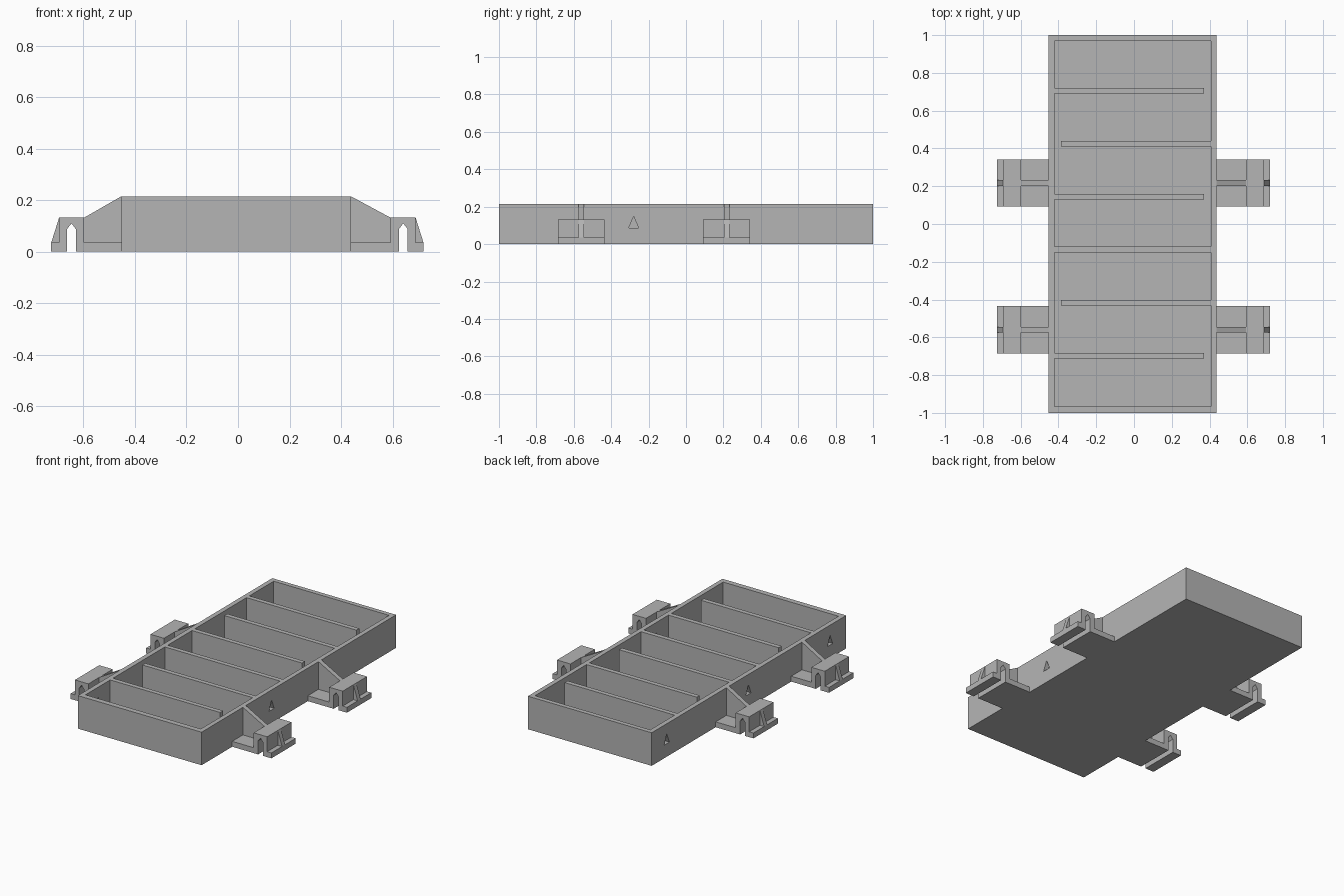
import bpy
import bmesh

cube = bpy.data.objects.get("Cube")
if cube:
    bpy.data.objects.remove(cube, do_unlink=True)

GREY = (0.46, 0.46, 0.46, 1)
mat = bpy.data.materials.new("plain grey")
mat.use_nodes = True
mat.diffuse_color = GREY
mat.node_tree.nodes["Principled BSDF"].inputs["Base Color"].default_value = GREY


def prism(name, base, offset):
    """Extrude a closed loop of 3D points along an offset."""
    bm = bmesh.new()
    face = bm.faces.new([bm.verts.new(p) for p in base])
    new = bmesh.ops.extrude_face_region(bm, geom=[face], use_keep_orig=True)["geom"]
    bmesh.ops.translate(bm, vec=offset,
                        verts=[v for v in new if isinstance(v, bmesh.types.BMVert)])
    bmesh.ops.recalc_face_normals(bm, faces=bm.faces)
    mesh = bpy.data.meshes.new(name)
    bm.to_mesh(mesh)
    bm.free()
    mesh.materials.append(mat)
    obj = bpy.data.objects.new(name, mesh)
    bpy.context.scene.collection.objects.link(obj)
    return obj


def box(name, x0, x1, y0, y1, z0, z1):
    base = [(x0, y0, z0), (x1, y0, z0), (x1, y1, z0), (x0, y1, z0)]
    return prism(name, base, (0, 0, z1 - z0))


def cut(target, cutter):
    """Subtract the cutter for good and remove it."""
    mod = target.modifiers.new("cut", 'BOOLEAN')
    mod.operation = 'DIFFERENCE'
    mod.solver = 'EXACT'
    mod.object = cutter
    bpy.context.view_layer.objects.active = target
    bpy.ops.object.modifier_apply(modifier=mod.name)
    bpy.data.objects.remove(cutter, do_unlink=True)


# Tray shell with two separate compartments
LEFT, RIGHT = -0.453, 0.438        # outer wall faces
IN_L, IN_R = -0.422, 0.408         # inner wall faces
TOP, FLOOR, WALL = 0.215, 0.032, 0.03
tray = box("tray", LEFT, RIGHT, -1, 1, 0, TOP)
for y0, y1 in [(-0.12, 0.97), (-0.965, -0.15)]:
    cut(tray, box("compartment_cutter", IN_L, IN_R, y0, y1, FLOOR, TOP + 0.1))

# Triangular openings through the side walls
for x, y in [(IN_R, -0.28), (LEFT, 0.845), (LEFT, 0.005), (LEFT, -0.835)]:
    tri = [(x - 0.02, y - 0.027, 0.085), (x - 0.02, y + 0.027, 0.085),
           (x - 0.02, y, 0.148)]
    cut(tray, prism("opening_cutter", tri, (0.07, 0, 0)))

# Baffles, alternately open at either end
for i, (y, open_right) in enumerate([(0.69, True), (0.41, False), (0.13, True),
                                     (-0.432, False), (-0.712, True)]):
    x0, x1 = (IN_L, 0.37) if open_right else (-0.386, IN_R)
    box(f"baffle_{i + 1}", x0, x1, y, y + WALL, FLOOR, TOP)

# Clip feet with a pointed slot and stiffening ribs
PLATE, BLOCK = 0.035, 0.132        # heights
B_IN, B_OUT, TIP = 0.595, 0.692, 0.7225
SLOT_IN, SLOT_OUT = 0.627, 0.661


def foot(name, side, wall, y):
    def slab(part, profile, width):
        base = [(side * x - 0.0025, y - width / 2, z) for x, z in profile]
        prism(f"{name}_{part}", base, (0, width, 0))

    slab("clip", [(wall, 0), (SLOT_IN, 0), (SLOT_IN, 0.088),
                  ((SLOT_IN + SLOT_OUT) / 2, 0.11), (SLOT_OUT, 0.088),
                  (SLOT_OUT, 0), (TIP, 0), (TIP, PLATE), (B_OUT, PLATE),
                  (B_OUT, BLOCK), (B_IN, BLOCK), (B_IN, PLATE), (wall, PLATE)], 0.25)
    slab("inner_rib", [(wall, PLATE), (B_IN, PLATE), (B_IN, BLOCK), (wall, TOP)], WALL)
    slab("outer_rib", [(B_OUT, PLATE), (TIP, PLATE), (B_OUT, BLOCK)], WALL)


for end, y in [("front", -0.56), ("back", 0.217)]:
    foot(f"{end}_left_foot", 1, RIGHT + 0.0025, y)
    foot(f"{end}_right_foot", -1, -LEFT - 0.0025, y)
